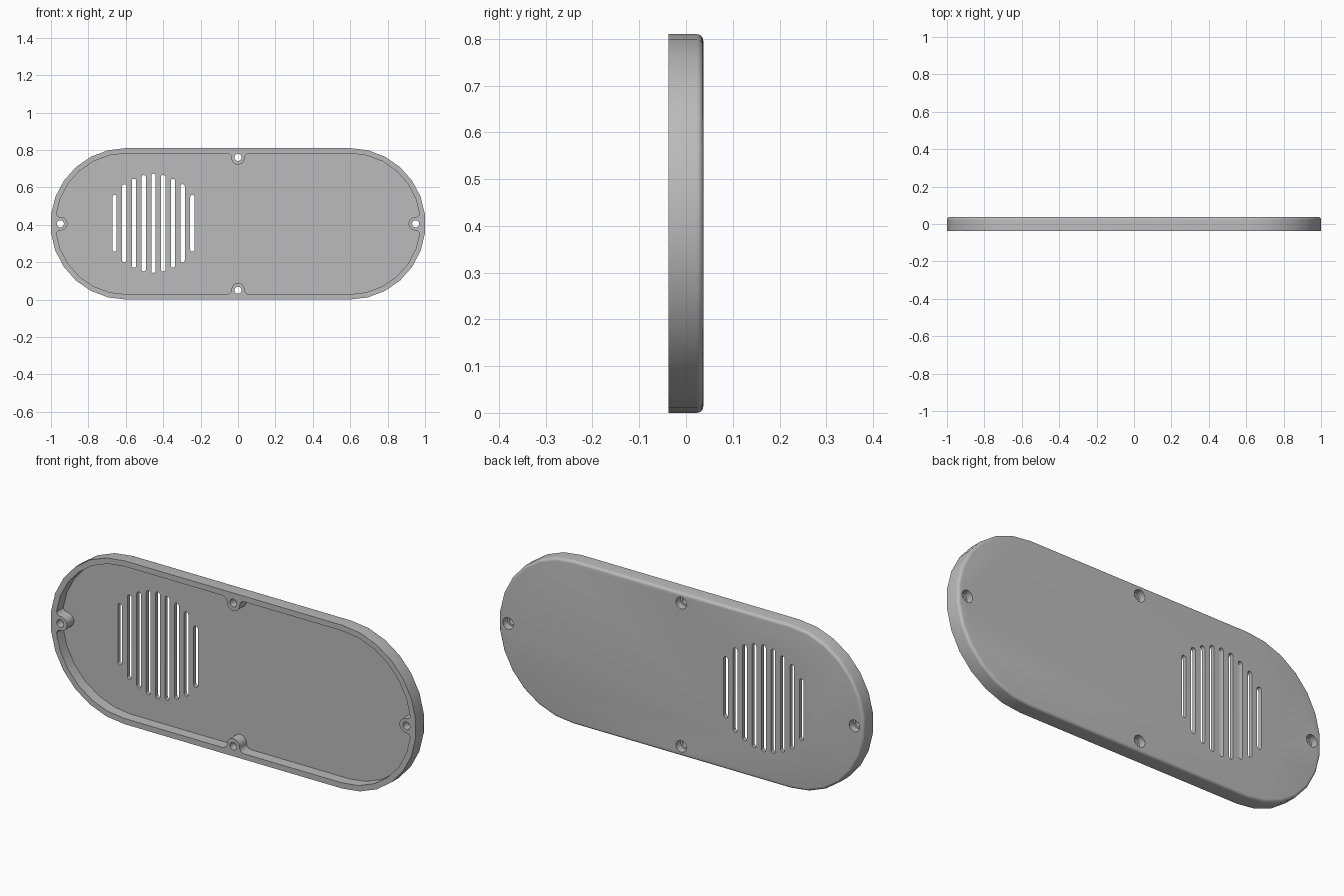
import bpy, bmesh, math

cube = bpy.data.objects.get("Cube")
if cube:
    bpy.data.objects.remove(cube, do_unlink=True)

HALF_H, ARC_X, MID_Z = 0.405, 0.598, 0.405
FRONT, BACK, FLOOR = -0.037, 0.037, 0.017
WALL, ARC_SEGS = 0.028, 13

grey = bpy.data.materials.new("light grey plastic")
grey.use_nodes = True
grey.diffuse_color = (0.5, 0.5, 0.5, 1)
grey.node_tree.nodes["Principled BSDF"].inputs["Base Color"].default_value = grey.diffuse_color


def arc(cx, cz, r, start, end, segs):
    angles = [math.radians(start + (end - start) * i / segs) for i in range(segs + 1)]
    return [(cx + r * math.cos(a), cz + r * math.sin(a)) for a in angles]


def capsule(r):
    """Horizontal outline with two rounded ends."""
    return (arc(ARC_X, MID_Z, r, -90, 90, ARC_SEGS)
            + arc(-ARC_X, MID_Z, r, 90, 270, ARC_SEGS))


def circle(x, z, r, segs=24):
    return arc(x, z, r, 0, 360, segs)[:-1]


def prisms(name, outlines, y0, y1, fillet=0):
    """Extrude x-z outlines from y0 to y1, with an optional fillet at y1."""
    bm = bmesh.new()
    for pts in outlines:
        face = bm.faces.new([bm.verts.new((x, y0, z)) for x, z in pts])
        out = bmesh.ops.extrude_face_region(bm, geom=[face])["geom"]
        moved = [v for v in out if isinstance(v, bmesh.types.BMVert)]
        bmesh.ops.translate(bm, verts=moved, vec=(0, y1 - y0, 0))
    bmesh.ops.recalc_face_normals(bm, faces=bm.faces)
    if fillet:
        rim = [e for e in bm.edges if all(abs(v.co.y - y1) < 1e-5 for v in e.verts)]
        bmesh.ops.bevel(bm, geom=rim, offset=fillet, segments=5, profile=0.5,
                        affect='EDGES')
    mesh = bpy.data.meshes.new(name)
    bm.to_mesh(mesh)
    bm.free()
    ob = bpy.data.objects.new(name, mesh)
    bpy.context.collection.objects.link(ob)
    mesh.materials.append(grey)
    return ob


def cut(ob, cutter):
    cutter.hide_render = True
    mod = ob.modifiers.new("cut", 'BOOLEAN')
    mod.operation, mod.solver, mod.object = 'DIFFERENCE', 'EXACT', cutter
    bpy.context.view_layer.objects.active = ob
    bpy.ops.object.modifier_apply(modifier=mod.name)
    bpy.data.objects.remove(cutter, do_unlink=True)


# Screw places: wall point and inward direction
INSET = 0.05
screws = [(0, 2 * HALF_H, 0, -1), (0, 0, 0, 1), (1, MID_Z, -1, 0), (-1, MID_Z, 1, 0)]
centres = [(x + dx * INSET, z + dz * INSET) for x, z, dx, dz in screws]

# Boss outline in wall coordinates: (along wall, inward), flared into the wall
boss = ([(0.06, 0.01)] + arc(0.06, 0.053, 0.025, 270, 180, 6)
        + arc(0, 0.053, 0.035, 0, 180, 16)[1:-1]
        + arc(-0.06, 0.053, 0.025, 0, -90, 6) + [(-0.06, 0.01)])
bosses = [[(x + dx * d - dz * t, z + dz * d + dx * t) for t, d in boss]
          for x, z, dx, dz in screws]

# Pocket that leaves the bosses standing
pocket = prisms("pocket_cutter", [capsule(HALF_H - WALL)], FRONT - 0.05, FLOOR)
cut(pocket, prisms("boss_cutter", bosses, FRONT - 0.1, BACK + 0.1))

# Speaker slots with rounded ends
slots = []
for i, half in enumerate([0.152, 0.209, 0.238, 0.258, 0.265, 0.258, 0.238, 0.209, 0.152]):
    x, r = -0.452 + (i - 4) * 0.052, 0.0115
    slots.append(arc(x, 0.408 + half - r, r, 0, 180, 8)
                 + arc(x, 0.408 - half + r, r, 180, 360, 8))

# Cover shell
cover = prisms("cover_shell", [capsule(HALF_H)], FRONT, BACK, fillet=0.014)
cut(cover, pocket)
cut(cover, prisms("slot_cutter", slots, FRONT - 0.1, BACK + 0.1))
cut(cover, prisms("screw_hole_cutter", [circle(x, z, 0.019) for x, z in centres],
                  FRONT - 0.1, BACK + 0.1))
cut(cover, prisms("counterbore_cutter", [circle(x, z, 0.029) for x, z in centres],
                  BACK - 0.035, BACK + 0.1))

bpy.ops.object.select_all(action='DESELECT')
cover.select_set(True)
bpy.context.view_layer.objects.active = cover
bpy.ops.object.shade_smooth_by_angle(angle=math.radians(30))
